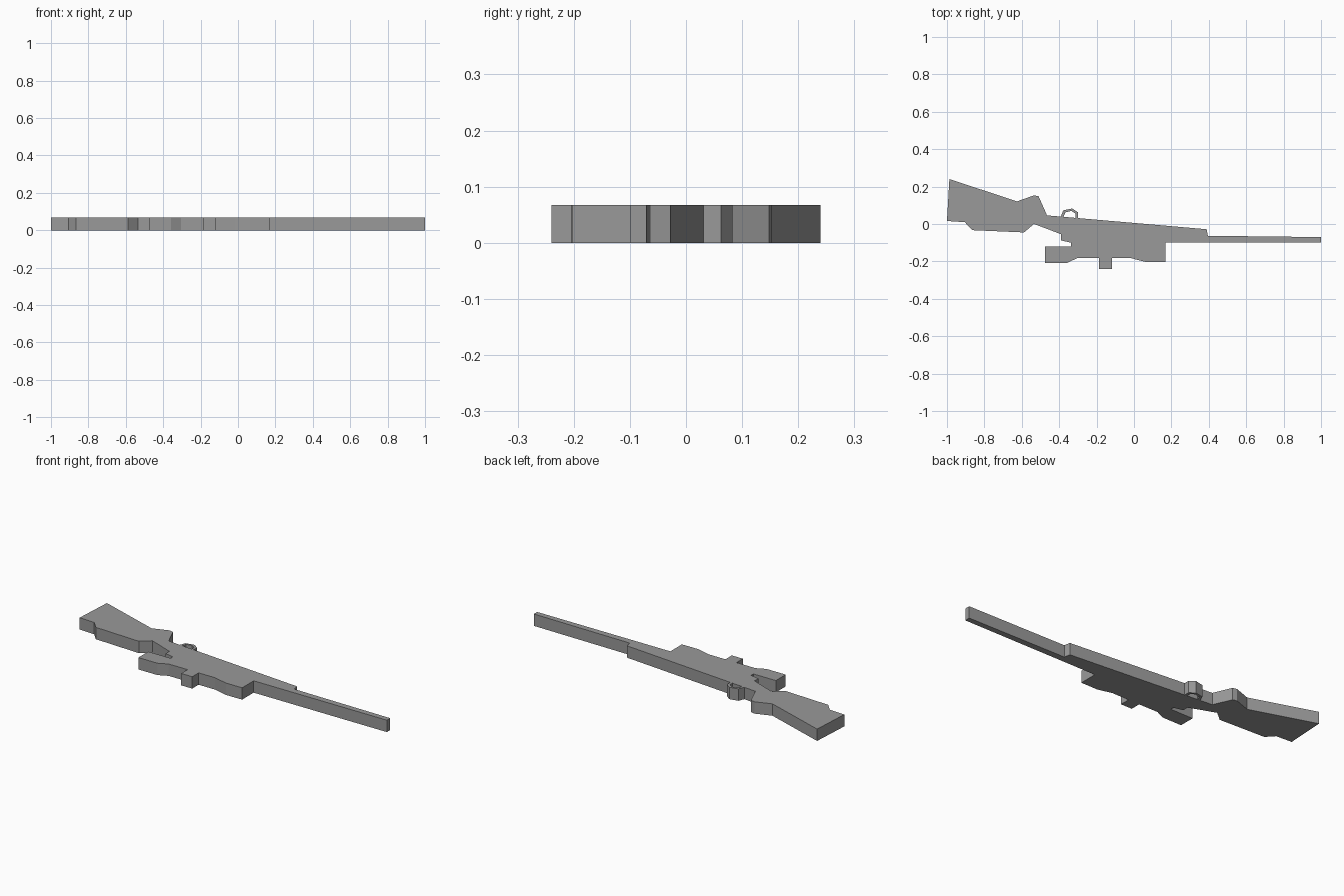
import bpy, bmesh

THICK = 0.067

# Dark grey finish shared by every part
finish = bpy.data.materials.new("dark_grey")
finish.diffuse_color = (0.32, 0.32, 0.32, 1)


def plate(name, outline):
    """Extrude a flat outline from z = 0 up to the common thickness."""
    bm = bmesh.new()
    face = bm.faces.new([bm.verts.new((x, y, 0)) for x, y in outline])
    ext = bmesh.ops.extrude_face_region(bm, geom=[face], use_keep_orig=True)
    top = [v for v in ext["geom"] if isinstance(v, bmesh.types.BMVert)]
    bmesh.ops.translate(bm, verts=top, vec=(0, 0, THICK))
    bmesh.ops.recalc_face_normals(bm, faces=bm.faces)
    mesh = bpy.data.meshes.new(name)
    bm.to_mesh(mesh)
    bm.free()
    mesh.materials.append(finish)
    obj = bpy.data.objects.new(name, mesh)
    bpy.context.collection.objects.link(obj)
    return obj


# Shoulder stock with grip
plate("stock", [
    (-1.0, 0.016), (-0.905, 0.01), (-0.865, -0.033), (-0.588, -0.045),
    (-0.535, 0.0), (-0.465, -0.026), (-0.465, 0.046), (-0.51, 0.148),
    (-0.535, 0.153), (-0.625, 0.121), (-0.987, 0.24)])

# Receiver and fore-end
plate("receiver", [
    (-0.465, -0.026), (-0.39, -0.055), (-0.39, -0.088), (-0.337, -0.1),
    (0.168, -0.1), (0.4, -0.1), (0.395, -0.063), (0.388, -0.028),
    (-0.465, 0.046)])

# Barrel
plate("barrel", [(0.4, -0.1), (1.0, -0.1), (1.0, -0.07), (0.395, -0.063)])

# Sight tube, joined to the receiver by its mount
plate("scope", [
    (-0.337, -0.1), (-0.337, -0.12), (-0.477, -0.12), (-0.477, -0.208),
    (-0.357, -0.208), (-0.305, -0.183), (-0.015, -0.183), (0.068, -0.204),
    (0.168, -0.203), (0.168, -0.1)])

# Adjustment knob on the sight
plate("scope_knob", [(-0.187, -0.24), (-0.118, -0.24), (-0.118, -0.183), (-0.187, -0.183)])

# Trigger guard: a thin open loop
outer = [(-0.392, 0.039), (-0.378, 0.073), (-0.33, 0.083), (-0.299, 0.062), (-0.299, 0.031)]
inner = [(-0.313, 0.032), (-0.313, 0.056), (-0.335, 0.07), (-0.367, 0.062), (-0.377, 0.038)]
plate("trigger_guard", outer + inner)
